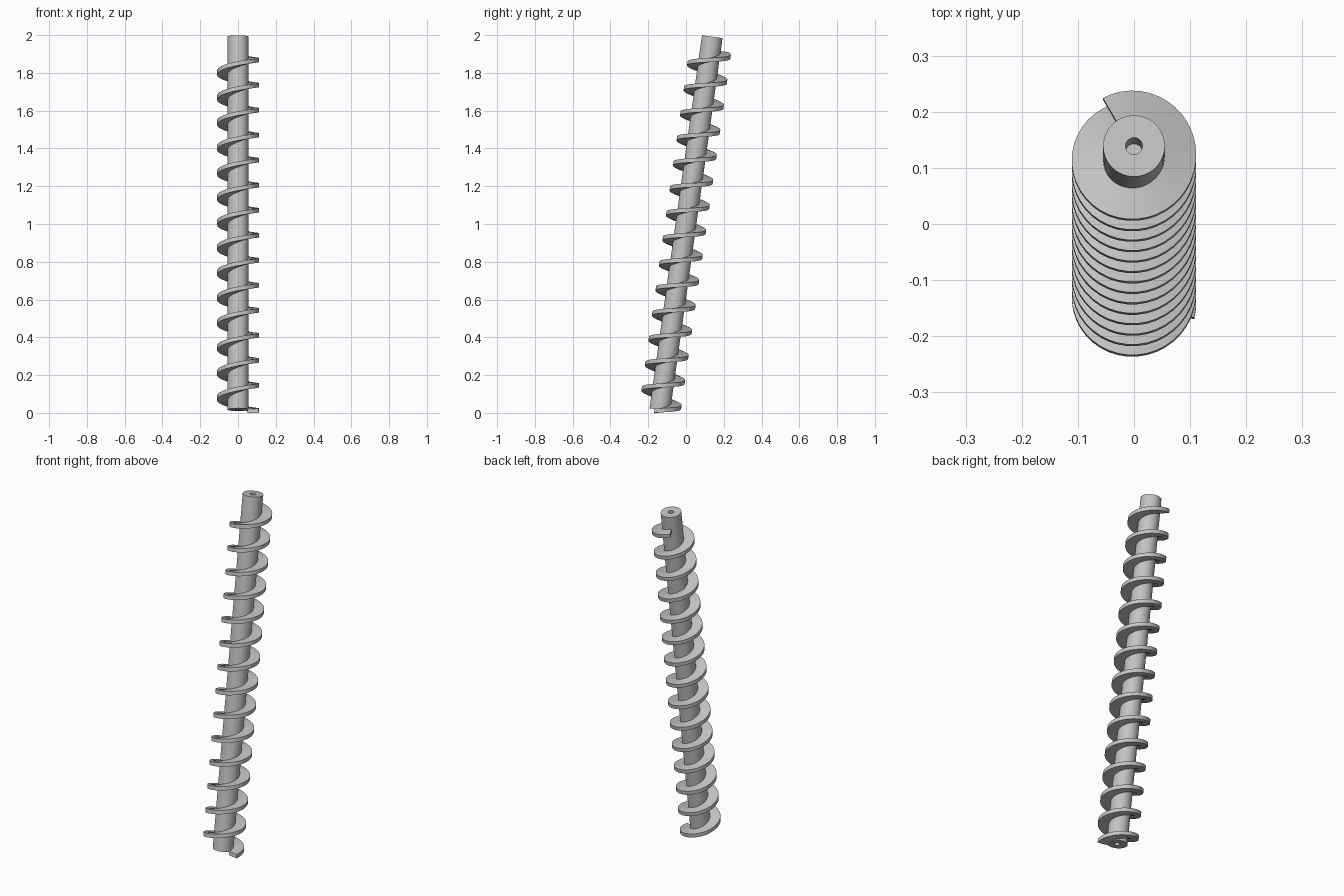
import bpy, bmesh, math

cube = bpy.data.objects.get("Cube")
if cube:
    bpy.data.objects.remove(cube, do_unlink=True)

TILT = math.radians(8)
BASE = (0, -0.1385, 0.017)
LENGTH = 1.994
SHAFT_R, FLIGHT_R, BORE_R = 0.055, 0.111, 0.015
BORE_DEPTH = 0.08
PITCH, THICK = 0.1338, 0.022
STEPS = 40  # segments per turn

steel = bpy.data.materials.new("plain_grey_steel")
steel.use_nodes = True
grey = (0.55, 0.55, 0.55, 1)
steel.diffuse_color = grey
steel.node_tree.nodes["Principled BSDF"].inputs["Base Color"].default_value = grey


def finish(name, bm):
    """Turn a bmesh into a tilted, smooth-shaded object."""
    bmesh.ops.recalc_face_normals(bm, faces=bm.faces)
    mesh = bpy.data.meshes.new(name)
    bm.to_mesh(mesh)
    bm.free()
    mesh.materials.append(steel)
    obj = bpy.data.objects.new(name, mesh)
    bpy.context.collection.objects.link(obj)
    obj.location = BASE
    obj.rotation_euler = (-TILT, 0, 0)
    bpy.ops.object.select_all(action='DESELECT')
    obj.select_set(True)
    bpy.context.view_layer.objects.active = obj
    bpy.ops.object.shade_smooth_by_angle(angle=math.radians(30))


def bridge(bm, a, b, closed):
    """Join two equal rows of vertices with quads."""
    n = len(a)
    for i in range(n if closed else n - 1):
        j = (i + 1) % n
        bm.faces.new((a[i], a[j], b[j], b[i]))


# Shaft: turned profile with a blind bore in each end
bm = bmesh.new()
profile = [(BORE_R, BORE_DEPTH), (BORE_R, 0), (SHAFT_R, 0),
           (SHAFT_R, LENGTH), (BORE_R, LENGTH), (BORE_R, LENGTH - BORE_DEPTH)]
sides = 48
rings = []
for r, z in profile:
    rings.append([bm.verts.new((r * math.cos(math.tau * i / sides),
                                r * math.sin(math.tau * i / sides), z))
                  for i in range(sides)])
for a, b in zip(rings, rings[1:]):
    bridge(bm, a, b, True)
bm.faces.new(rings[0])
bm.faces.new(rings[-1])
finish("shaft", bm)

# Screw flight: rectangular section swept up a right-handed helix
bm = bmesh.new()
start, end = math.radians(-15), math.radians(120) + 14 * math.tau
count = round((end - start) / math.tau * STEPS)
section = [(SHAFT_R - 0.003, -THICK / 2), (FLIGHT_R, -THICK / 2),
           (FLIGHT_R, THICK / 2), (SHAFT_R - 0.003, THICK / 2)]
rows = []
for k in range(count + 1):
    a = start + (end - start) * k / count
    rise = PITCH * a / math.tau - 0.004
    rows.append([bm.verts.new((r * math.cos(a), r * math.sin(a), rise + dz))
                 for r, dz in section])
for a, b in zip(rows, rows[1:]):
    bridge(bm, a, b, True)
bm.faces.new(rows[0])
bm.faces.new(rows[-1])
finish("screw_flight", bm)
